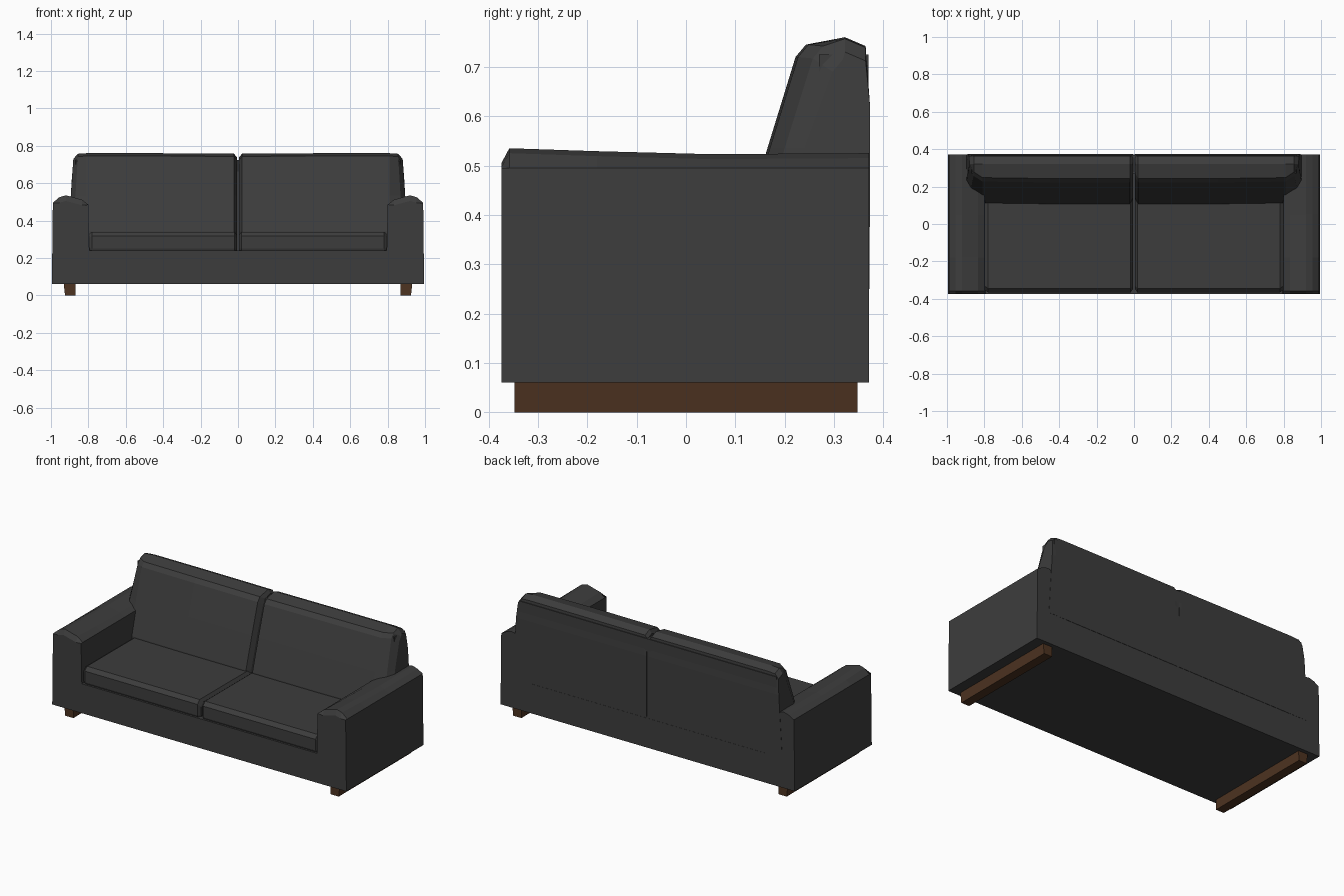
import bpy, bmesh

if "Cube" in bpy.data.objects:
    bpy.data.objects.remove(bpy.data.objects["Cube"])


def material(name, rgb):
    m = bpy.data.materials.new(name)
    m.diffuse_color = (*rgb, 1)
    m.use_nodes = True
    m.node_tree.nodes["Principled BSDF"].inputs["Base Color"].default_value = m.diffuse_color
    return m


FABRIC = material("charcoal fabric", (0.046, 0.046, 0.046))
WOOD = material("brown wood", (0.075, 0.033, 0.015))


def loft(name, sections, mat):
    """Skin a list of equal-length point rings and cap both ends."""
    bm = bmesh.new()
    rings = [[bm.verts.new(p) for p in s] for s in sections]
    n = len(rings[0])
    for a, b in zip(rings, rings[1:]):
        for i in range(n):
            j = (i + 1) % n
            bm.faces.new((a[i], a[j], b[j], b[i]))
    bm.faces.new(rings[0])
    bm.faces.new(rings[-1])
    bmesh.ops.recalc_face_normals(bm, faces=bm.faces)
    me = bpy.data.meshes.new(name)
    bm.to_mesh(me)
    bm.free()
    me.materials.append(mat)
    ob = bpy.data.objects.new(name, me)
    bpy.context.collection.objects.link(ob)
    return ob


def box(name, x0, x1, y0, y1, z0, z1, mat):
    ring = [(x0, y0), (x1, y0), (x1, y1), (x0, y1)]
    return loft(name, [[(x, y, z) for x, y in ring] for z in (z0, z1)], mat)


# Body: U-shaped front profile (base and both arms), swept front to back
half = [(0.795, 0.24), (0.80, 0.485), (0.835, 0.512), (0.92, 0.535),
        (0.955, 0.525), (0.99, 0.495), (0.995, 0.06)]
profile = half + [(-x, z) for x, z in reversed(half)]
body = []
for y, drop in ((-0.374, 0.03), (-0.358, 0), (-0.18, 0.006), (0.05, 0.012), (0.371, 0.01)):
    body.append([(x, y, z - drop if z > 0.5 else z) for x, z in profile])
loft("base_and_arms", body, FABRIC)

# Back frame behind the cushions
box("back_frame", -0.87, 0.87, 0.27, 0.370, 0.2, 0.725, FABRIC)

# Side profiles (y, z)
seat_profile = [(0.22, 0.22), (-0.355, 0.22), (-0.366, 0.25), (-0.366, 0.318),
                (-0.345, 0.34), (0.22, 0.338)]
back_profile = [(0.372, 0.25), (0.10, 0.25), (0.108, 0.345), (0.165, 0.535),
                (0.222, 0.72), (0.243, 0.745), (0.322, 0.76), (0.364, 0.742),
                (0.373, 0.62)]

for side, s in (("left", -1), ("right", 1)):
    # Seat cushion with softened ends
    rings = []
    for x, inset in ((0.005, 0.018), (0.018, 0), (0.78, 0), (0.797, 0.012)):
        rings.append([(s * x, y + (inset if y < 0 else 0), z - (inset if z > 0.3 else 0))
                      for y, z in seat_profile])
    loft(side + "_seat_cushion", rings, FABRIC)

    # Back cushion, its outer end chamfered towards the rear
    rings = []
    for x, push, drop in ((0.006, 0.03, 0.022), (0.022, 0, 0.002), (0.45, 0, 0),
                          (0.81, 0.005, 0), (0.868, 0.035, 0.003), (0.893, 0.075, 0.03)):
        ring = []
        for y, z in back_profile:
            flare = -0.012 * (z - 0.55) / 0.2 if x > 0.85 else 0
            ring.append((s * (x + flare), y + (push if y < 0.3 else 0),
                         z - (drop if z > 0.7 else 0)))
        rings.append(ring)
    loft(side + "_back_cushion", rings, FABRIC)

    # Wooden skid leg running front to back
    foot = [(s * 0.87, 0), (s * 0.925, 0), (s * 0.932, 0.065), (s * 0.868, 0.065)]
    loft(side + "_leg_skid", [[(x, y, z) for x, z in foot] for y in (-0.348, 0.348)], WOOD)
